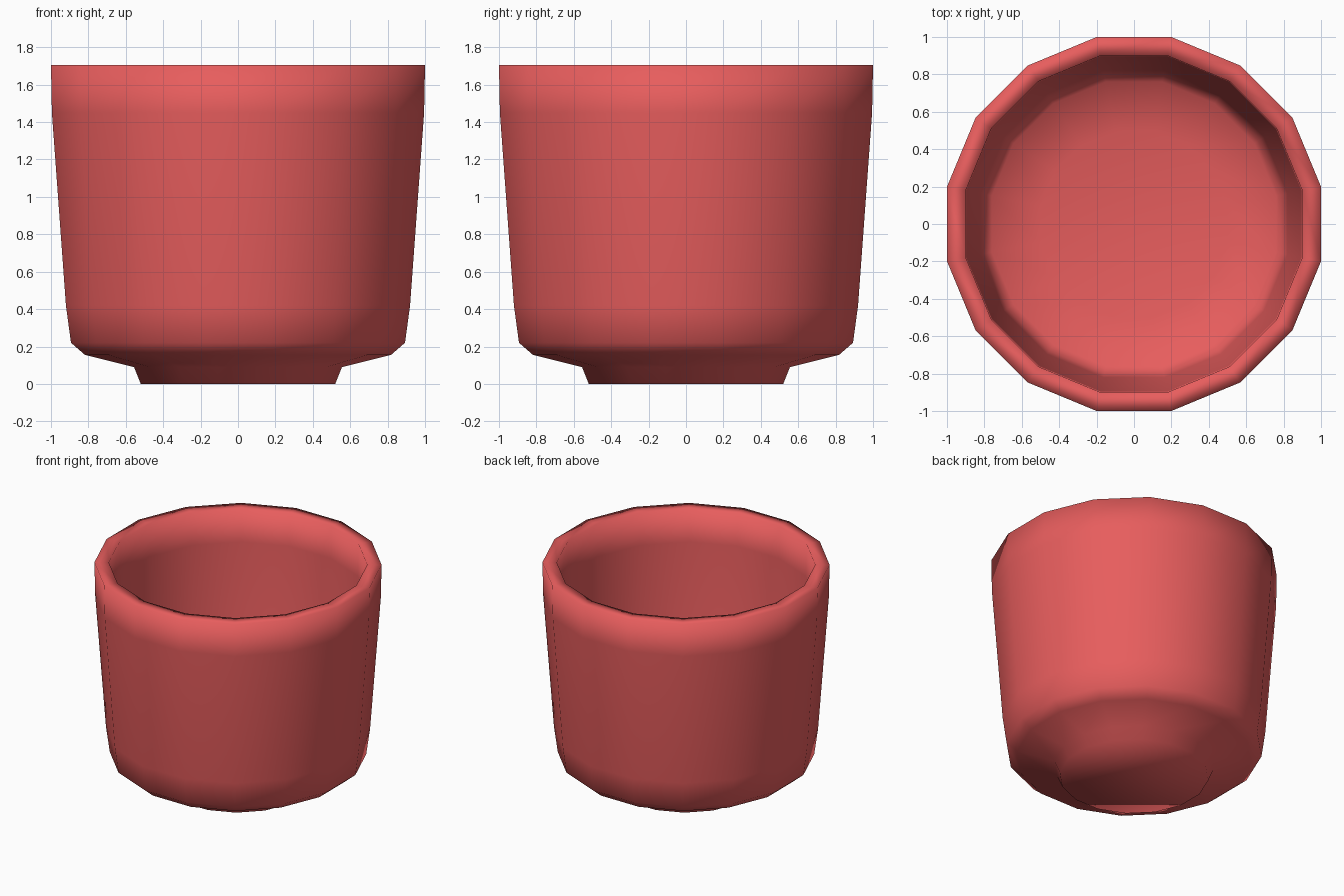
import bpy, bmesh, math

if "Cube" in bpy.data.objects:
    bpy.data.objects.remove(bpy.data.objects["Cube"])

SIDES = 16
# Cup profile as (distance to flat, height): foot, outer wall, rim, inner wall, floor
PROFILE = [
    (0.52, 0.0), (0.556, 0.09), (0.818, 0.155), (0.893, 0.22), (0.92, 0.42),
    (0.995, 1.45), (1.0, 1.705),
    (0.9, 1.705), (0.895, 1.45), (0.82, 0.43), (0.80, 0.29), (0.76, 0.25), (0.5, 0.18),
]

bm = bmesh.new()


def ring(apothem, z):
    r = apothem / math.cos(math.pi / SIDES)
    angles = [(i + 0.5) * 2 * math.pi / SIDES for i in range(SIDES)]
    return [bm.verts.new((r * math.cos(a), r * math.sin(a), z)) for a in angles]


rings = [ring(a, z) for a, z in PROFILE]

# Walls
for lower, upper in zip(rings, rings[1:]):
    for i in range(SIDES):
        j = (i + 1) % SIDES
        bm.faces.new((lower[i], lower[j], upper[j], upper[i]))

# Underside and inner floor
bm.faces.new(rings[0][::-1])
bm.faces.new(rings[-1])
bmesh.ops.recalc_face_normals(bm, faces=bm.faces)
for f in bm.faces:
    f.smooth = True

mesh = bpy.data.meshes.new("cup")
bm.to_mesh(mesh)
bm.free()
cup = bpy.data.objects.new("cup", mesh)
bpy.context.collection.objects.link(cup)

# Red glaze
mat = bpy.data.materials.new("red_glaze")
mat.diffuse_color = (0.8, 0.11, 0.11, 1)
mat.use_nodes = True
mat.node_tree.nodes["Principled BSDF"].inputs["Base Color"].default_value = mat.diffuse_color
mesh.materials.append(mat)
